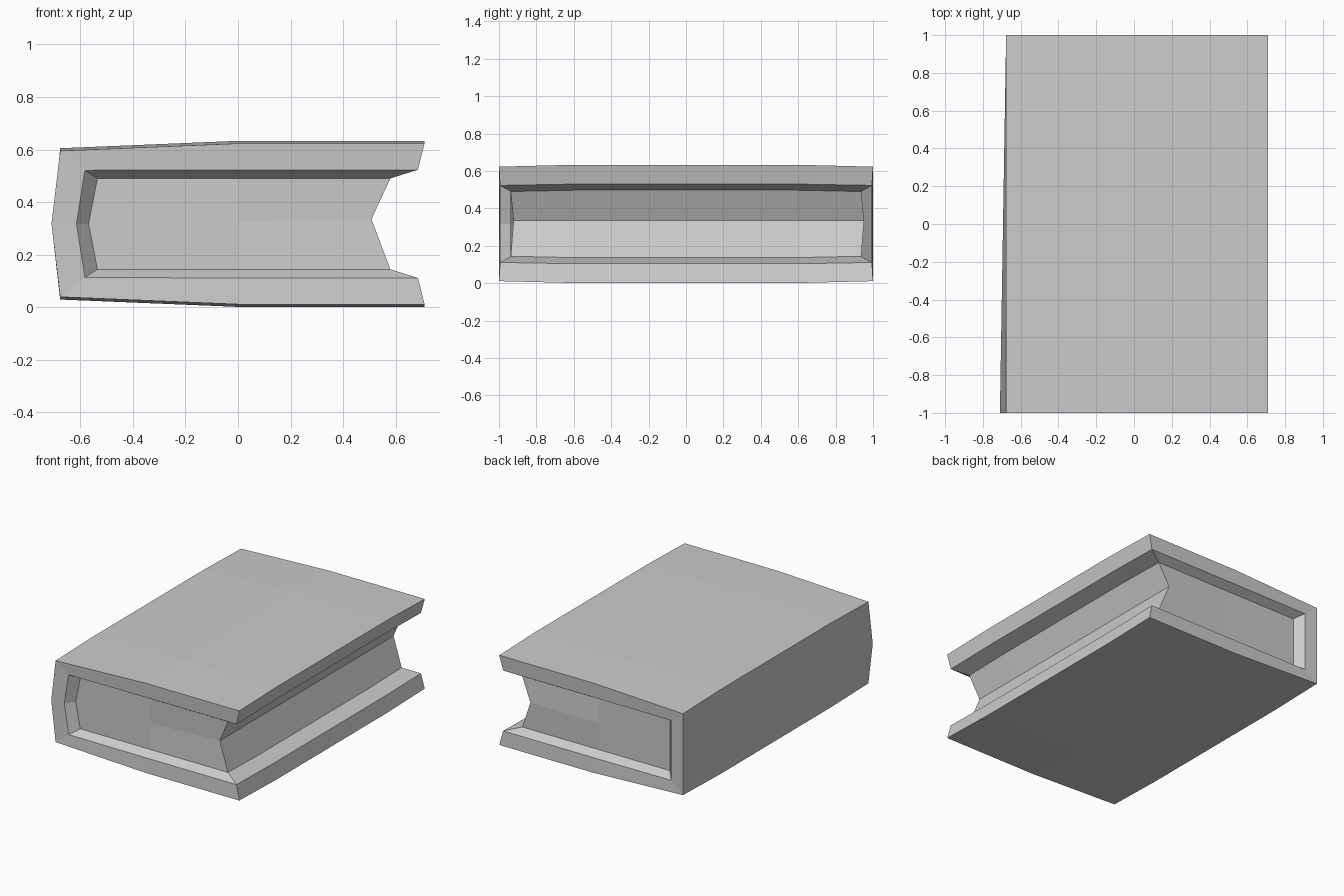
import bpy
import bmesh

if "Cube" in bpy.data.objects:
    bpy.data.objects.remove(bpy.data.objects["Cube"], do_unlink=True)

MID = 0.317      # height of the centre line
CURVE = 0.01     # how far the covers bow outwards along their length

grey = bpy.data.materials.new("plain grey")
grey.use_nodes = True
grey.diffuse_color = (0.6, 0.6, 0.6, 1)
grey.node_tree.nodes["Principled BSDF"].inputs["Base Color"].default_value = (0.6, 0.6, 0.6, 1)


def add_grid(bm, rows):
    """Skin a list of equally long rows of points with quads."""
    verts = [[bm.verts.new(p) for p in row] for row in rows]
    for a, b in zip(verts, verts[1:]):
        for i in range(len(a) - 1):
            bm.faces.new((a[i], a[i + 1], b[i + 1], b[i]))


def finish(bm, name):
    bmesh.ops.remove_doubles(bm, verts=bm.verts, dist=0.0005)
    bmesh.ops.recalc_face_normals(bm, faces=bm.faces)
    mesh = bpy.data.meshes.new(name)
    bm.to_mesh(mesh)
    bm.free()
    mesh.materials.append(grey)
    bpy.context.collection.objects.link(bpy.data.objects.new(name, mesh))


def c_profile(half, spine_front, spine_back, y, bow=0.0):
    """C-shaped row: upper half, spine point, mirrored lower half."""
    t = (y + 1) / 2
    spine = (spine_front + (spine_back - spine_front) * t, y, MID)
    top = [(x, y, MID + h + bow) for x, h in half]
    bottom = [(x, y, MID - h - bow) for x, h in reversed(half)]
    return top + [spine] + bottom


OUTER = [(0.71, 0.306), (0, 0.306), (-0.677, 0.278)], -0.71, -0.677
LIP = [(0.685, 0.206), (0, 0.206), (-0.583, 0.204)], -0.615, -0.583
INNER = [(0.58, 0.173), (0, 0.173), (-0.535, 0.173)], -0.57, -0.535


def row(shape, y, bow=0.0):
    return c_profile(*shape, y, bow)


SECTIONS = [(-1, 0), (-0.6, CURVE), (0.6, CURVE), (1, 0)]
LIP_Y, PAGE_Y = 0.994, 0.937


def scaled(factor):
    """Section positions with the two ends pulled in to the given length."""
    return [(max(-factor, min(factor, y)), b) for y, b in SECTIONS]


# Cover: recessed rim, outer shell, recessed rim
bm = bmesh.new()
outer_rows = [row(OUTER, y, b) for y, b in SECTIONS]
lip_rows = [row(LIP, y, b * 0.7) for y, b in scaled(LIP_Y)]
inner_rows = [row(INNER, y, b * 0.7) for y, b in scaled(PAGE_Y)]
add_grid(bm, [inner_rows[0], lip_rows[0]] + outer_rows + [lip_rows[-1], inner_rows[-1]])
# Opening edges of the upper and lower boards
for end in (0, -1):
    add_grid(bm, [[r[end] for r in rows] for rows in (inner_rows, lip_rows, outer_rows)])
finish(bm, "cover")

# Pages: hollow fore edge and two flat ends
bm = bmesh.new()
fold_y = [-0.922, -0.6, 0.6, 0.952]
folds = [(0.508, y, MID + 0.018) for y in fold_y]
add_grid(bm, [[r[0] for r in inner_rows], folds, [r[-1] for r in inner_rows]])
for end in (0, -1):
    r = inner_rows[end]
    middle = (0, r[1][1], MID + 0.008)
    add_grid(bm, [r[:3], [folds[end], middle, r[3]], r[:3:-1]])
finish(bm, "pages")
